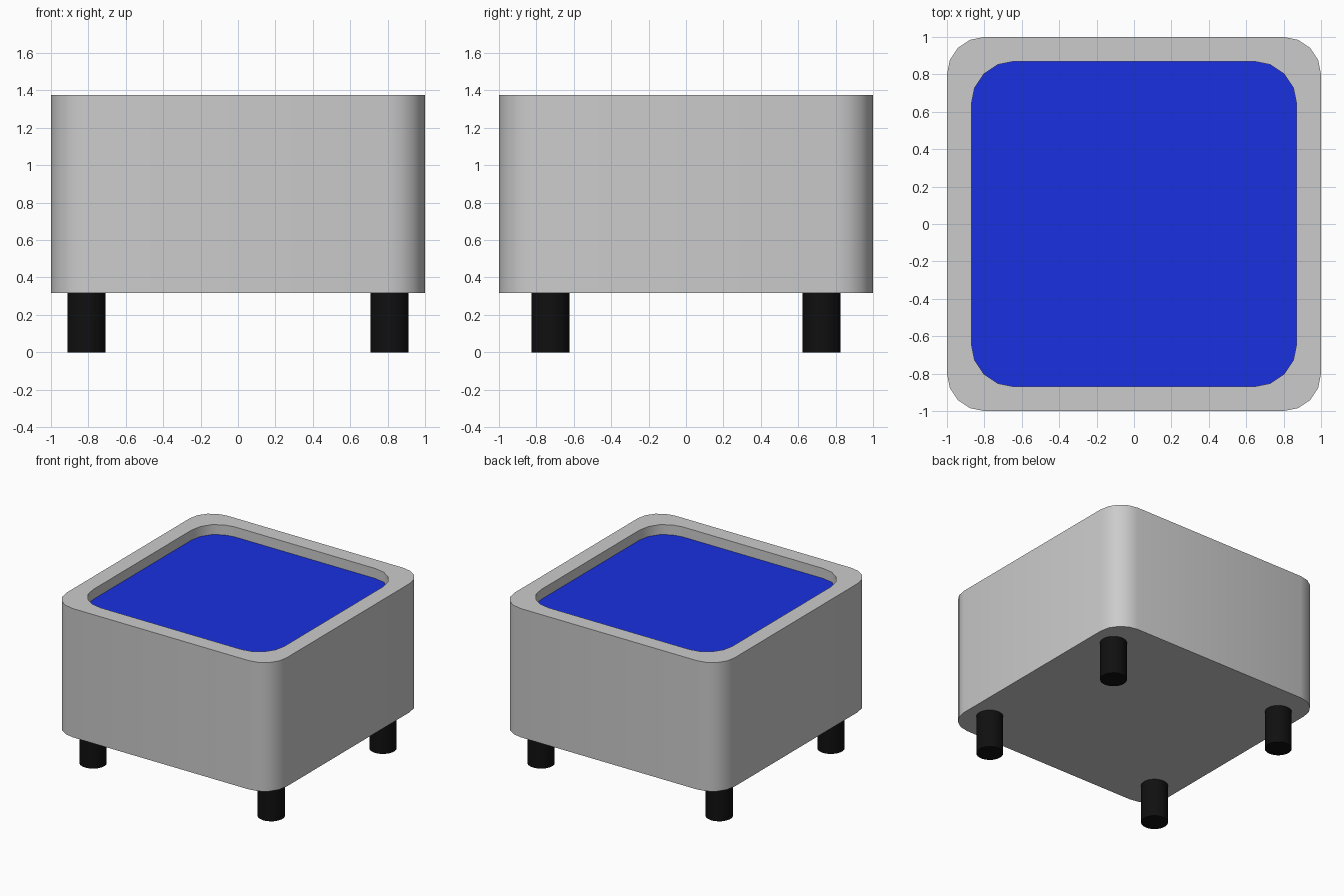
import bpy, bmesh, math

if "Cube" in bpy.data.objects:
    bpy.data.objects.remove(bpy.data.objects["Cube"])


def material(name, rgb):
    m = bpy.data.materials.new(name)
    m.diffuse_color = (*rgb, 1)
    m.use_nodes = True
    m.node_tree.nodes["Principled BSDF"].inputs["Base Color"].default_value = m.diffuse_color
    return m


def rounded_square(half, radius, steps=4):
    c = half - radius
    pts = []
    for k, (sx, sy) in enumerate([(1, 1), (-1, 1), (-1, -1), (1, -1)]):
        for i in range(steps + 1):
            a = math.pi / 2 * (k + i / steps)
            pts.append((sx * c + radius * math.cos(a), sy * c + radius * math.sin(a)))
    return pts


def finish(bm, name, mat=None):
    bmesh.ops.recalc_face_normals(bm, faces=bm.faces)
    me = bpy.data.meshes.new(name)
    bm.to_mesh(me)
    bm.free()
    ob = bpy.data.objects.new(name, me)
    bpy.context.collection.objects.link(ob)
    if mat:
        me.materials.append(mat)
    smooth(ob)
    return ob


def smooth(ob):
    bpy.ops.object.select_all(action='DESELECT')
    ob.select_set(True)
    bpy.context.view_layer.objects.active = ob
    bpy.ops.object.shade_smooth_by_angle(angle=math.radians(35))


BASE, TOP, WATER, FLOOR = 0.317, 1.375, 1.293, 0.45
outer = rounded_square(1.0, 0.2)
inner = rounded_square(0.87, 0.23)

# Tub: outer wall, rim, inner wall, closed bottom and basin floor
bm = bmesh.new()
rings = [[bm.verts.new((x, y, z)) for x, y in profile]
         for profile, z in [(outer, BASE), (outer, TOP), (inner, TOP), (inner, FLOOR)]]
n = len(outer)
for lo, hi in zip(rings, rings[1:]):
    for i in range(n):
        j = (i + 1) % n
        bm.faces.new((lo[i], lo[j], hi[j], hi[i]))
bm.faces.new(rings[0][::-1])
bm.faces.new(rings[-1])
finish(bm, "tub")

# Water surface, slightly below the rim
bm = bmesh.new()
bm.faces.new([bm.verts.new((x, y, WATER)) for x, y in inner])
water = finish(bm, "water", material("water_blue", (0.01, 0.03, 0.75)))
if water.data.polygons[0].normal.z < 0:
    water.data.flip_normals()

# Four round legs
black = material("leg_black", (0.005, 0.005, 0.005))
for sx, side in ((-1, "left"), (1, "right")):
    for sy, end in ((-1, "front"), (1, "back")):
        bpy.ops.mesh.primitive_cylinder_add(
            vertices=32, radius=0.102, depth=BASE,
            location=(sx * 0.81, sy * 0.725, BASE / 2))
        leg = bpy.context.object
        leg.name = f"{end}_{side}_leg"
        leg.data.materials.append(black)
        smooth(leg)
